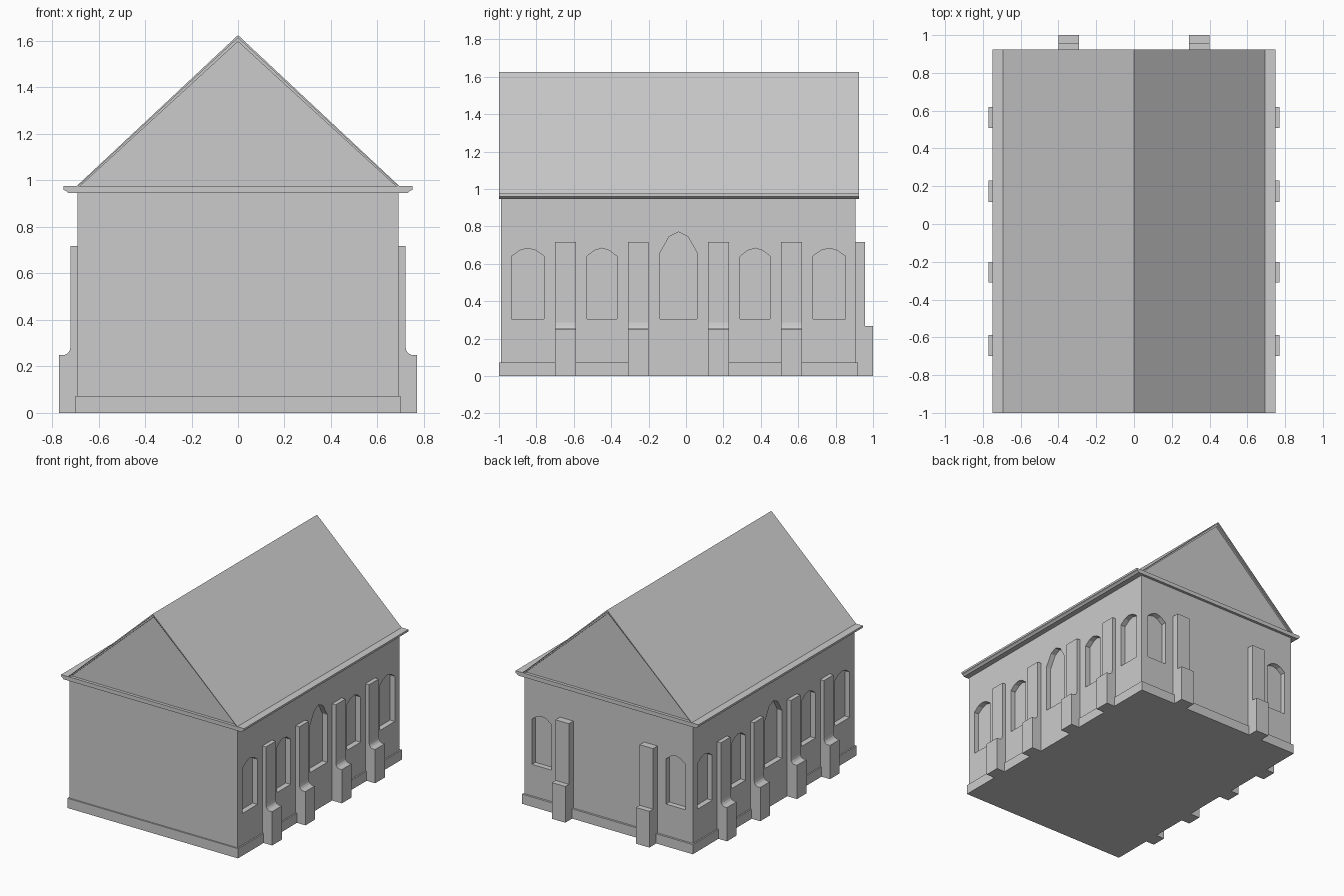
import bpy, bmesh
from mathutils import Vector

if "Cube" in bpy.data.objects:
    bpy.data.objects.remove(bpy.data.objects["Cube"])


def prism(name, pts, axis, a, b):
    """Extrude a 2D profile along an axis. axis x: pts=(y,z); axis y: pts=(x,z)."""
    def place(p, t):
        return Vector((t, p[0], p[1])) if axis == 'x' else Vector((p[0], t, p[1]))
    bm = bmesh.new()
    lo = [bm.verts.new(place(p, a)) for p in pts]
    hi = [bm.verts.new(place(p, b)) for p in pts]
    bm.faces.new(lo)
    bm.faces.new(hi)
    n = len(pts)
    for i in range(n):
        j = (i + 1) % n
        bm.faces.new((lo[i], lo[j], hi[j], hi[i]))
    bmesh.ops.recalc_face_normals(bm, faces=bm.faces[:])
    me = bpy.data.meshes.new(name)
    bm.to_mesh(me)
    bm.free()
    ob = bpy.data.objects.new(name, me)
    bpy.context.collection.objects.link(ob)
    return ob


def box(name, x0, x1, y0, y1, z0, z1):
    return prism(name, [(x0, z0), (x1, z0), (x1, z1), (x0, z1)], 'y', y0, y1)


def arch(c, half, spring, mid, top):
    """Faceted arched window outline around centre c."""
    right = [(half, 0.305), (half, spring), (half * 0.5, mid)]
    return ([(c + u, z) for u, z in right] + [(c, top)] +
            [(c - u, z) for u, z in reversed(right)])


# walls with recessed blind windows
walls = box("walls", -0.69, 0.69, -0.99, 0.905, 0, 0.96)
DEPTH = 0.04
cutters = []
small, tall = (0.64, 0.671, 0.683), (0.657, 0.745, 0.77)
for y, half, shape in ((-0.845, 0.087, small), (-0.45, 0.08, small), (-0.04, 0.1, tall),
                       (0.37, 0.08, small), (0.765, 0.087, small)):
    for s in (-1, 1):
        cutters.append(prism("window_cutter", arch(y, half, *shape), 'x',
                             s * (0.69 - DEPTH), s * 0.80))
for s in (-1, 1):
    cutters.append(prism("window_cutter", arch(s * 0.55, 0.08, *small), 'y',
                         0.905 - DEPTH, 1.0))
for c in cutters:
    c.hide_render = True
    m = walls.modifiers.new("window", 'BOOLEAN')
    m.operation = 'DIFFERENCE'
    m.solver = 'EXACT'
    m.object = c
bpy.context.view_layer.update()
dg = bpy.context.evaluated_depsgraph_get()
cut_mesh = bpy.data.meshes.new_from_object(walls.evaluated_get(dg))
walls.modifiers.clear()
walls.data = cut_mesh
for c in cutters:
    bpy.data.objects.remove(c, do_unlink=True)

# plinth, interrupted at the middle bay
box("plinth_front", -0.70, 0.70, -1.0, -0.26, 0, 0.072)
box("plinth_back", -0.70, 0.70, 0.17, 0.92, 0, 0.072)

# side buttresses with a curved shoulder
side_profile = [(0.66, 0), (0.77, 0), (0.77, 0.25), (0.745, 0.25), (0.733, 0.256),
                (0.724, 0.268), (0.72, 0.285), (0.72, 0.717), (0.66, 0.717)]
for y0, y1 in ((-0.70, -0.587), (-0.31, -0.20), (0.117, 0.23), (0.507, 0.62)):
    for s in (-1, 1):
        prism("side_buttress", [(s * x, z) for x, z in side_profile], 'y', y0, y1)

# stepped back buttresses
back_profile = [(0.88, 0), (1.0, 0), (1.0, 0.268), (0.957, 0.268),
                (0.957, 0.717), (0.88, 0.717)]
for s in (-1, 1):
    prism("back_buttress", back_profile, 'x', s * 0.29, s * 0.40)

# moulded cornice
half = [(0.73, 0.945), (0.74, 0.955), (0.75, 0.96), (0.75, 0.975)]
prism("cornice", half + [(-x, z) for x, z in reversed(half)], 'y', -1.0, 0.925)

# gabled roof with stepped pediments at both ends
roof = prism("roof", [(-0.716, 0.955), (0.716, 0.955), (0, 1.625)], 'y', -1.0, 0.925)
bm = bmesh.new()
bm.from_mesh(roof.data)
ends = [f for f in bm.faces if len(f.verts) == 3]
for rim, sink in ((0.012, 0), (0.0, -0.01), (0.016, 0), (0.0, -0.012)):
    if rim:
        bmesh.ops.inset_individual(bm, faces=ends, thickness=rim)
    else:
        for f in ends:
            n = f.normal.copy()
            r = bmesh.ops.extrude_discrete_faces(bm, faces=[f])["faces"][0]
            bmesh.ops.translate(bm, verts=r.verts[:], vec=n * sink)
        bm.normal_update()
        ends = [f for f in bm.faces if len(f.verts) == 3]
bm.to_mesh(roof.data)
bm.free()
